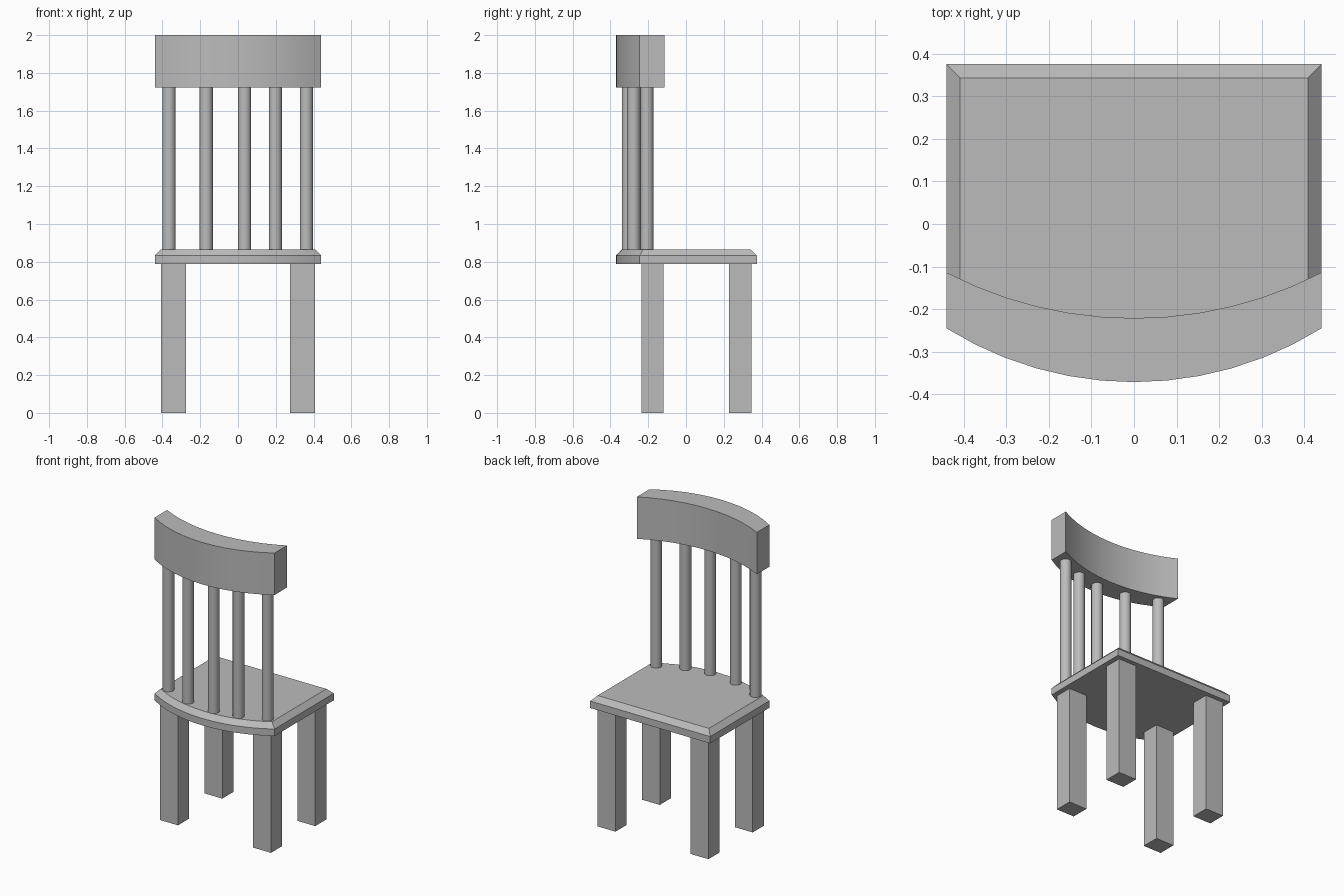
import bpy
import bmesh
import math
from math import radians

cube = bpy.data.objects.get("Cube")
if cube:
    bpy.data.objects.remove(cube, do_unlink=True)

grey = bpy.data.materials.new("plain grey")
grey.use_nodes = True
GREY = (0.5, 0.5, 0.5, 1)
grey.diffuse_color = GREY
grey.node_tree.nodes["Principled BSDF"].inputs["Base Color"].default_value = GREY


def finish(name, bm):
    """Turn a bmesh into a named, shaded object."""
    bmesh.ops.recalc_face_normals(bm, faces=bm.faces)
    mesh = bpy.data.meshes.new(name)
    bm.to_mesh(mesh)
    bm.free()
    mesh.materials.append(grey)
    obj = bpy.data.objects.new(name, mesh)
    bpy.context.collection.objects.link(obj)
    bpy.ops.object.select_all(action='DESELECT')
    bpy.context.view_layer.objects.active = obj
    obj.select_set(True)
    bpy.ops.object.shade_smooth_by_angle(angle=radians(30))
    return obj


def arc(half_width, centre_y, radius, steps=12):
    """Plan curve bulging forward, from left to right in x."""
    end = math.asin(half_width / radius)
    angles = [end * (2 * i / steps - 1) for i in range(steps + 1)]
    return [(radius * math.sin(a), centre_y - radius * math.cos(a)) for a in angles]


def loft(name, layers):
    """Stack matching plan outlines, each given as (outline, z), and cap the ends."""
    bm = bmesh.new()
    rings = [[bm.verts.new((x, y, z)) for x, y in outline] for outline, z in layers]
    for low, high in zip(rings, rings[1:]):
        n = len(low)
        for i in range(n):
            j = (i + 1) % n
            bm.faces.new((low[i], low[j], high[j], high[i]))
    bm.faces.new(rings[0])
    bm.faces.new(rings[-1])
    return finish(name, bm)


HALF, BACK = 0.44, 0.375
CENTRE, RADIUS = 0.46, 0.831
SEAT_LOW, SEAT_EDGE, SEAT_TOP = 0.787, 0.833, 0.866
RAIL_LOW, RAIL_TOP = 1.722, 2.0


# Seat: bowed slab with a chamfered top edge
def seat_outline(inset):
    w, b = HALF - inset, BACK - inset
    return arc(w, CENTRE, RADIUS - inset) + [(w, b), (-w, b)]


loft("seat", [(seat_outline(0), SEAT_LOW), (seat_outline(0), SEAT_EDGE),
              (seat_outline(0.032), SEAT_TOP)])

# Curved top rail, thicker in the middle
rail = arc(HALF, CENTRE, RADIUS) + arc(HALF, 0.736, 0.957)[::-1]
loft("top_rail", [(rail, RAIL_LOW), (rail, RAIL_TOP)])

# Back spindles
spindles = [(-0.365, -0.207), (-0.168, -0.282), (0.035, -0.304),
            (0.198, -0.277), (0.362, -0.207)]
for number, (x, y) in enumerate(spindles, 1):
    bm = bmesh.new()
    bmesh.ops.create_cone(bm, cap_ends=True, segments=24, radius1=0.035,
                          radius2=0.035, depth=RAIL_LOW - SEAT_TOP + 0.02)
    bmesh.ops.translate(bm, verts=bm.verts, vec=(x, y, (RAIL_LOW + SEAT_TOP) / 2))
    finish(f"spindle_{number}", bm)

# Square legs
for end, y in (("front", -0.177), ("back", 0.287)):
    for side, x in (("left", 0.341), ("right", -0.341)):
        bm = bmesh.new()
        bmesh.ops.create_cube(bm, size=1)
        bmesh.ops.scale(bm, verts=bm.verts, vec=(0.132, 0.118, SEAT_LOW))
        bmesh.ops.translate(bm, verts=bm.verts, vec=(x, y, SEAT_LOW / 2))
        finish(f"{end}_{side}_leg", bm)
